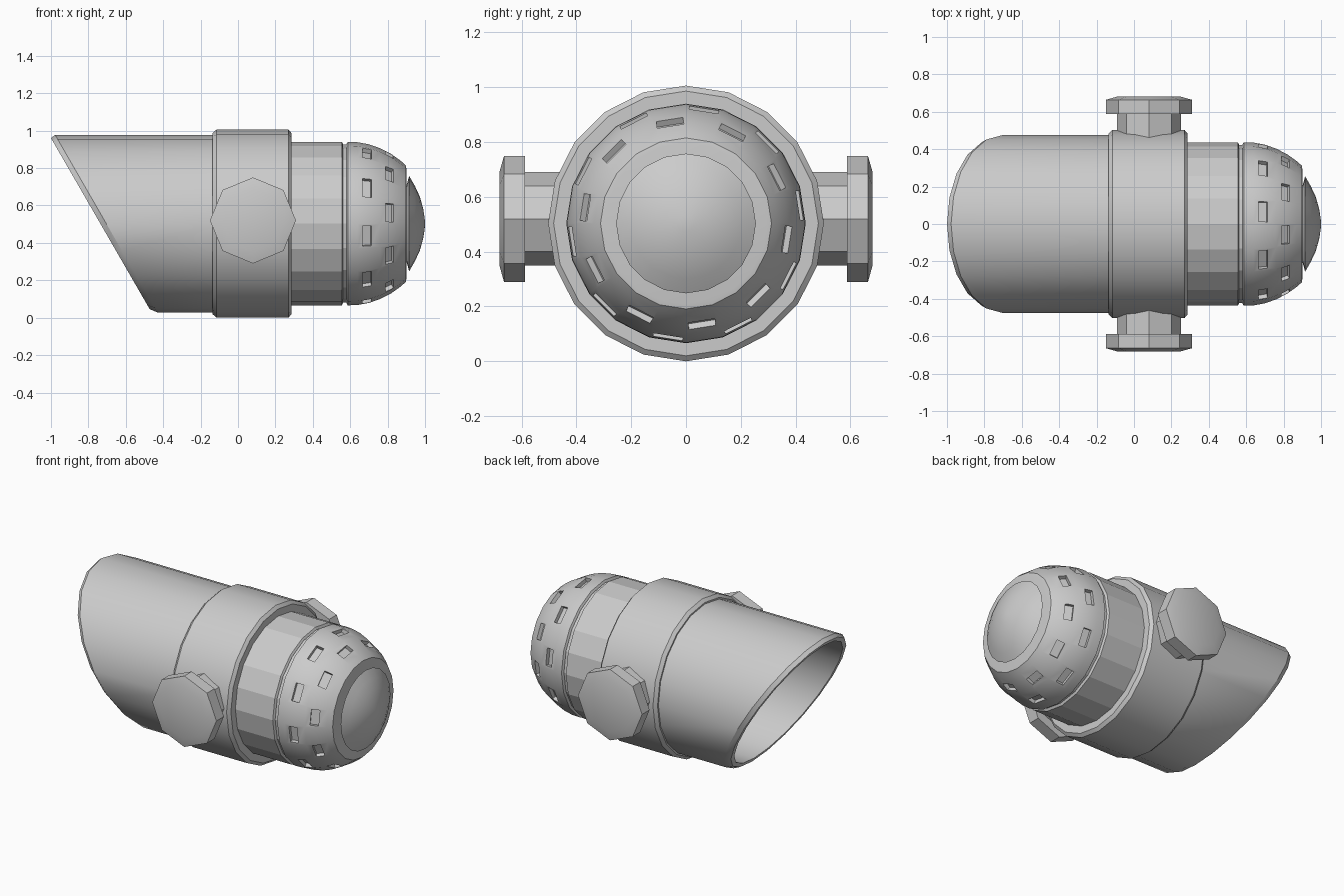
import bpy, bmesh
from math import sin, cos, radians, pi
from mathutils import Matrix, Vector

if "Cube" in bpy.data.objects:
    bpy.data.objects.remove(bpy.data.objects["Cube"])

CZ = 0.503      # height of the main axis
SIDES = 20


def finish(obj, angle):
    bpy.ops.object.select_all(action='DESELECT')
    obj.select_set(True)
    bpy.context.view_layer.objects.active = obj
    if angle:
        bpy.ops.object.shade_smooth_by_angle(angle=radians(angle))


def make_object(name, bm):
    bmesh.ops.recalc_face_normals(bm, faces=bm.faces)
    mesh = bpy.data.meshes.new(name)
    bm.to_mesh(mesh)
    bm.free()
    obj = bpy.data.objects.new(name, mesh)
    bpy.context.collection.objects.link(obj)
    return obj


def lathe(name, profile, sides=SIDES, place=Matrix.Translation((0, 0, CZ)), smooth=30):
    """Revolve (x, radius[, slant]) points around x; slant shears the ring along x."""
    bm = bmesh.new()
    rings = []
    for x, r, *slant in profile:
        k = slant[0] if slant else 0
        if r == 0:
            rings.append([bm.verts.new(place @ Vector((x, 0, 0)))] * sides)
            continue
        ring = []
        for i in range(sides):
            a = 2 * pi * i / sides
            z = r * cos(a)
            ring.append(bm.verts.new(place @ Vector((x - k * z, r * sin(a), z))))
        rings.append(ring)
    for lo, hi in zip(rings, rings[1:]):
        for i in range(sides):
            j = (i + 1) % sides
            quad = list(dict.fromkeys((lo[i], lo[j], hi[j], hi[i])))
            bm.faces.new(quad)
    obj = make_object(name, bm)
    finish(obj, smooth)
    return obj


# Hollow front tube with a slanted, chamfered mouth
S = 0.577
lathe("slanted_tube", [(-0.13, 0), (-0.13, 0.43), (-0.736, 0.43, S), (-0.736, 0.457, S),
                       (-0.704, 0.475, S), (-0.1, 0.475), (-0.1, 0)])

# Thick middle band with chamfered edges
lathe("middle_band", [(-0.135, 0), (-0.135, 0.485), (-0.115, 0.503), (0.27, 0.503),
                      (0.287, 0.483), (0.287, 0)])

# Faceted neck and the groove behind the dome
lathe("neck", [(0.25, 0), (0.25, 0.437), (0.555, 0.437), (0.562, 0.425),
               (0.562, 0)], smooth=0)
lathe("groove", [(0.54, 0), (0.54, 0.422), (0.6, 0.422), (0.6, 0)], smooth=0)

# Rounded rear dome
dome = lathe("rear_dome", [(0.58, 0), (0.58, 0.425), (0.587, 0.437), (0.64, 0.435),
                           (0.70, 0.424), (0.76, 0.403), (0.82, 0.372), (0.87, 0.336),
                           (0.897, 0.312), (0.9, 0.295), (0.9, 0)])

# Two staggered rows of slots cut into the dome
bm = bmesh.new()
for x, r, tilt, start, length, width in ((0.69, 0.421, 12, 9, 0.108, 0.05),
                                         (0.81, 0.373, 29, 27, 0.098, 0.05)):
    for k in range(10):
        a = radians(90 - start - 36 * k)
        m = (Matrix.Translation((0, 0, CZ)) @ Matrix.Rotation(-a, 4, 'X')
             @ Matrix.Translation((x, 0, r)) @ Matrix.Rotation(radians(tilt), 4, 'Y')
             @ Matrix.Diagonal((width, length, 0.05, 1)))
        bmesh.ops.create_cube(bm, size=1, matrix=m)
cutter = make_object("slot_cutter", bm)
mod = dome.modifiers.new("slots", 'BOOLEAN')
mod.operation = 'DIFFERENCE'
mod.solver = 'EXACT'
mod.object = cutter
finish(dome, 0)
bpy.ops.object.modifier_apply(modifier=mod.name)
finish(dome, 30)
bpy.data.objects.remove(cutter)

# Convex end cap
lathe("end_cap", [(0.88, 0), (0.88, 0.2), (0.9, 0.2), (0.915, 0.255), (0.945, 0.203),
                  (0.972, 0.145), (0.99, 0.08), (0.998, 0.03), (1.0, 0)])

# Octagonal knobs on both sides
for side, label in ((1, "back"), (-1, "front")):
    place = Matrix.Translation((0.08, 0, 0.52)) @ Matrix.Rotation(side * pi / 2, 4, 'Z')
    lathe(label + "_knob_stem", [(0.42, 0), (0.42, 0.17), (0.6, 0.17), (0.6, 0)],
          8, place, 0)
    lathe(label + "_knob_cap", [(0.587, 0), (0.587, 0.23), (0.664, 0.23), (0.681, 0.17),
                                (0.681, 0)], 8, place, 20)
